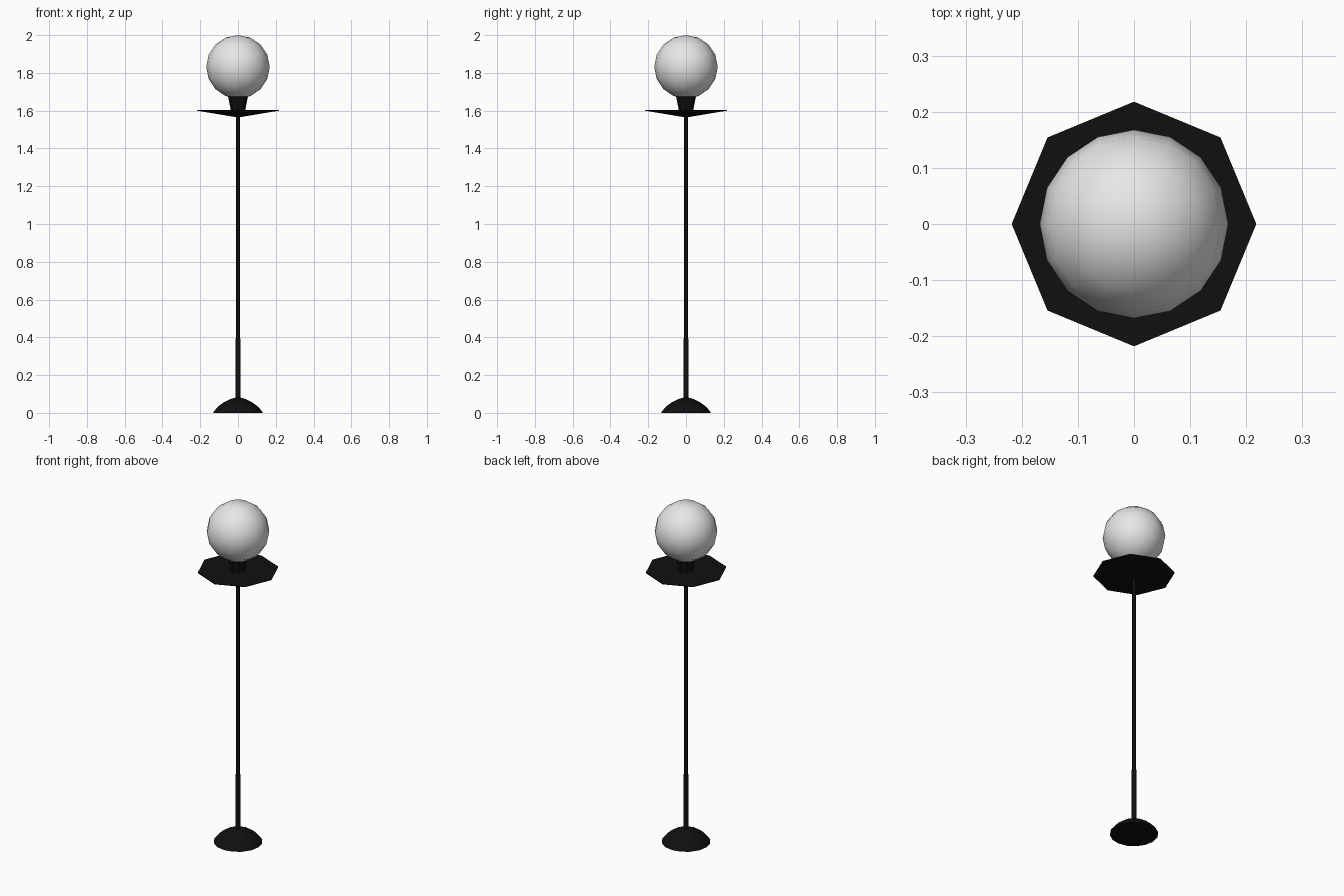
import bpy
import bmesh
from math import cos, sin, pi, radians

cube = bpy.data.objects.get("Cube")
if cube:
    bpy.data.objects.remove(cube, do_unlink=True)


def material(name, rgb, roughness):
    mat = bpy.data.materials.new(name)
    mat.use_nodes = True
    mat.diffuse_color = (*rgb, 1)
    bsdf = mat.node_tree.nodes["Principled BSDF"]
    bsdf.inputs["Base Color"].default_value = (*rgb, 1)
    bsdf.inputs["Roughness"].default_value = roughness
    return mat


black = material("black metal", (0.005, 0.005, 0.005), 0.5)
white = material("white glass", (0.8, 0.8, 0.8), 0.5)


def lathe(name, profile, sides, mat, smooth=None):
    """Spin (radius, height) pairs from bottom to top into a closed solid."""
    bm = bmesh.new()
    rings = []
    for r, z in profile:
        ring = [bm.verts.new((r * cos(2 * pi * i / sides), r * sin(2 * pi * i / sides), z))
                for i in range(sides)]
        rings.append(ring)
    for low, high in zip(rings, rings[1:]):
        for i in range(sides):
            j = (i + 1) % sides
            bm.faces.new((low[i], low[j], high[j], high[i]))
    bm.faces.new(rings[0][::-1])
    bm.faces.new(rings[-1])
    mesh = bpy.data.meshes.new(name)
    bm.to_mesh(mesh)
    bm.free()
    mesh.materials.append(mat)
    obj = bpy.data.objects.new(name, mesh)
    bpy.context.collection.objects.link(obj)
    if smooth:
        bpy.ops.object.select_all(action="DESELECT")
        obj.select_set(True)
        bpy.context.view_layer.objects.active = obj
        bpy.ops.object.shade_smooth_by_angle(angle=radians(smooth))
    return obj


# Domed foot and stepped pole
lathe("base", [(0.13, 0), (0.128, 0.008), (0.105, 0.034), (0.075, 0.056), (0.04, 0.073), (0.014, 0.081)],
      16, black, 40)
lathe("lower_pole", [(0.014, 0.07), (0.014, 0.395)], 8, black, 50)
lathe("upper_pole", [(0.01, 0.39), (0.01, 1.58)], 8, black, 50)

# Eight-sided drip plate and the flared globe holder
lathe("plate", [(0.012, 1.566), (0.218, 1.6), (0.218, 1.604)], 8, black)
lathe("globe_holder", [(0.036, 1.59), (0.054, 1.682)], 8, black)

# Glass globe
bpy.ops.mesh.primitive_uv_sphere_add(segments=16, ring_count=8, radius=0.168, location=(0, 0, 1.832))
globe = bpy.context.object
globe.name = "globe"
globe.data.materials.append(white)
bpy.ops.object.shade_smooth()
